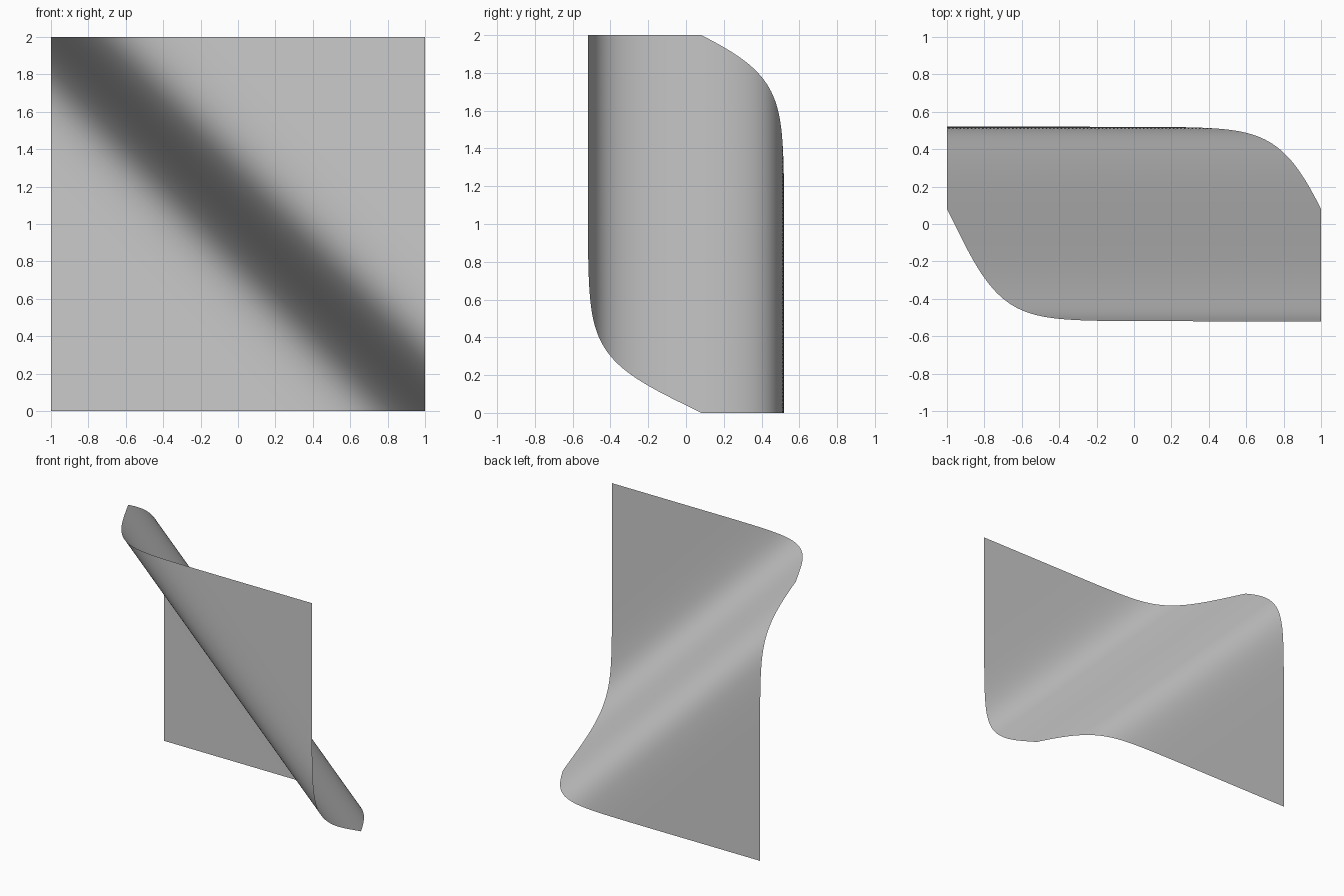
import bpy, bmesh, math

if "Cube" in bpy.data.objects:
    bpy.data.objects.remove(bpy.data.objects["Cube"])

SEGMENTS = 100      # grid cells per side
DEPTH = 0.52        # half the step in y
STEEPNESS = 3.9     # how quickly the step turns
CENTRE = 1.04       # the step runs along x + z = CENTRE


def step_depth(x, z):
    return -DEPTH * math.tanh(STEEPNESS * (x + z - CENTRE))


# Upright square sheet bent into a smooth diagonal step
bm = bmesh.new()
bmesh.ops.create_grid(bm, x_segments=SEGMENTS, y_segments=SEGMENTS, size=1.0)
for v in bm.verts:
    x, z = v.co.x, v.co.y + 1.0
    v.co = (x, step_depth(x, z), z)
bm.normal_update()
mesh = bpy.data.meshes.new("stepped_sheet")
bm.to_mesh(mesh)
bm.free()

sheet = bpy.data.objects.new("stepped_sheet", mesh)
bpy.context.collection.objects.link(sheet)

# Smooth shading across the bend
bpy.context.view_layer.objects.active = sheet
sheet.select_set(True)
bpy.ops.object.shade_smooth_by_angle()
